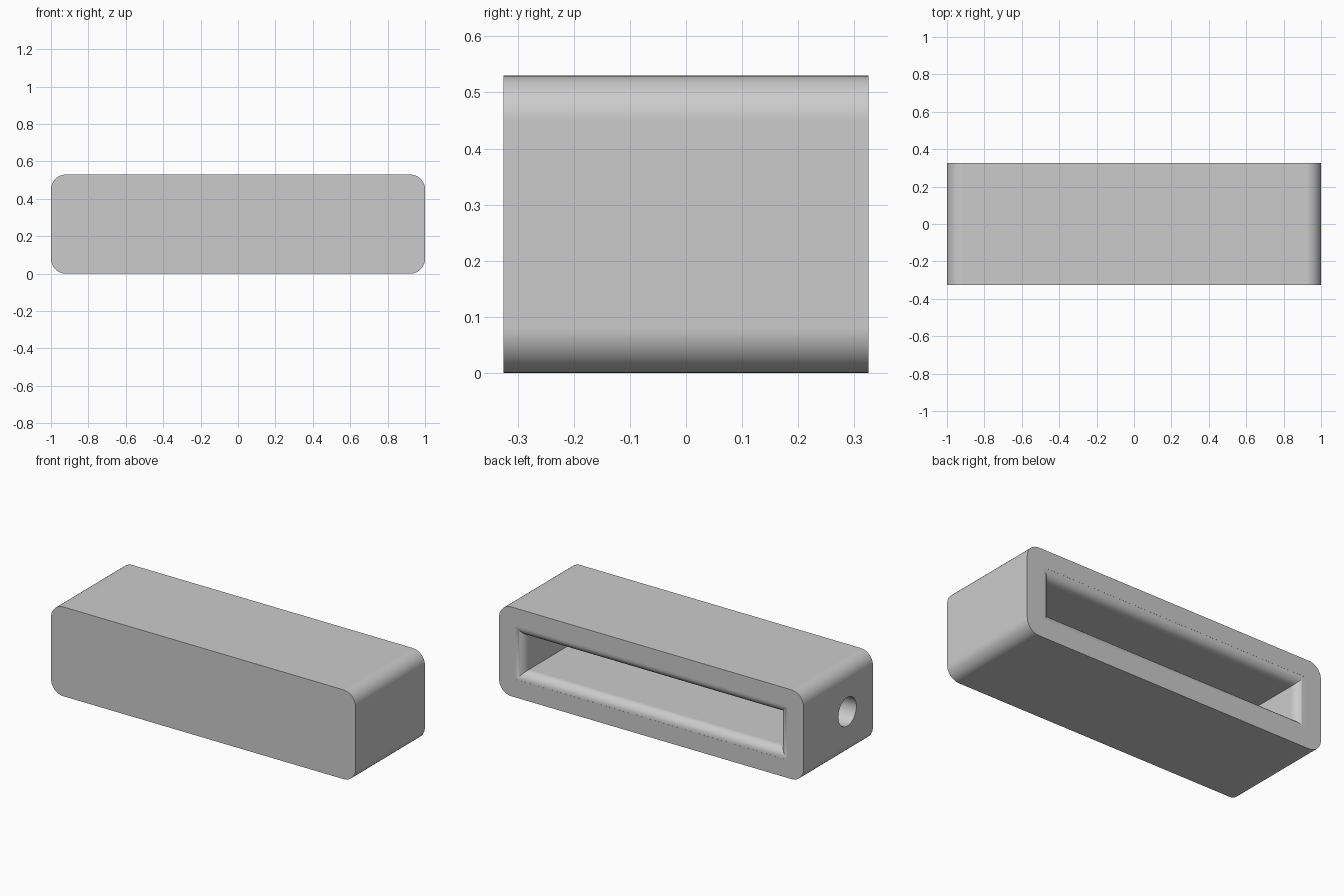
import bpy, bmesh, math
from mathutils import Matrix

default = bpy.data.objects.get("Cube")
if default:
    bpy.data.objects.remove(default, do_unlink=True)

LENGTH, DEPTH, HEIGHT = 2.0, 0.65, 0.53
MID = HEIGHT / 2
CORNER, WALL, LIP = 0.08, 0.16, 0.053
BACK = DEPTH / 2
STEPS = 10


def add_object(name, bm):
    bmesh.ops.recalc_face_normals(bm, faces=bm.faces)
    mesh = bpy.data.meshes.new(name)
    bm.to_mesh(mesh)
    bm.free()
    obj = bpy.data.objects.new(name, mesh)
    bpy.context.collection.objects.link(obj)
    return obj


# Outer block, rounded along its four front-to-back edges
bm = bmesh.new()
bmesh.ops.create_cube(bm, size=1, matrix=Matrix.Translation((0, 0, MID))
                      @ Matrix.Diagonal((LENGTH, DEPTH, HEIGHT, 1)))
long_edges = [e for e in bm.edges if abs(e.verts[0].co.y - e.verts[1].co.y) > 0.1]
bmesh.ops.bevel(bm, geom=long_edges, offset=CORNER, segments=STEPS,
                profile=0.5, affect='EDGES')
housing = add_object("housing", bm)

# Cavity cutter: rectangular rings that flare into a rounded lip at the back
half_x, half_z = LENGTH / 2 - WALL, MID - WALL
rings = [(-0.172, 0)]
for i in range(STEPS + 1):
    a = math.pi / 2 * i / STEPS
    rings.append((BACK - 0.0005 - LIP * math.cos(a), LIP * (1 - math.sin(math.pi / 2 - a))))
rings = [rings[0]] + [(BACK - 0.0005 - LIP + LIP * math.sin(math.pi / 2 * i / STEPS),
                       LIP - LIP * math.cos(math.pi / 2 * i / STEPS))
                      for i in range(STEPS + 1)]
rings.append((BACK + 0.1, LIP))
bm = bmesh.new()
loops = []
for y, grow in rings:
    loops.append([bm.verts.new((sx * (half_x + grow), y, MID + sz * (half_z + grow)))
                  for sx, sz in ((-1, -1), (1, -1), (1, 1), (-1, 1))])
for low, high in zip(loops, loops[1:]):
    for k in range(4):
        n = (k + 1) % 4
        bm.faces.new((low[k], low[n], high[n], high[k]))
bm.faces.new(loops[0])
bm.faces.new(loops[-1])
cavity = add_object("cavity_cutter", bm)

# Round hole through the right end wall
bm = bmesh.new()
bmesh.ops.create_cone(bm, cap_ends=True, segments=40, radius1=0.085, radius2=0.085,
                      depth=0.4, matrix=Matrix.Translation((-0.95, -0.085, MID))
                      @ Matrix.Rotation(math.pi / 2, 4, 'Y'))
hole = add_object("hole_cutter", bm)

# Cut the openings
bpy.ops.object.select_all(action='DESELECT')
bpy.context.view_layer.objects.active = housing
housing.select_set(True)
for cutter in (cavity, hole):
    cutter.hide_render = True
    cut = housing.modifiers.new(cutter.name, 'BOOLEAN')
    cut.operation = 'DIFFERENCE'
    cut.solver = 'EXACT'
    cut.object = cutter
    bpy.ops.object.modifier_apply(modifier=cut.name)
    bpy.data.objects.remove(cutter, do_unlink=True)

# Single plain grey finish
grey = bpy.data.materials.new("plain_grey")
grey.use_nodes = True
colour = (0.6, 0.6, 0.6, 1)
grey.diffuse_color = colour
grey.node_tree.nodes["Principled BSDF"].inputs["Base Color"].default_value = colour
housing.data.materials.clear()
housing.data.materials.append(grey)
for face in housing.data.polygons:
    face.material_index = 0

# Smooth fillets, crisp edges, flat large faces
bpy.ops.object.shade_smooth_by_angle(angle=math.radians(30))
weighted = housing.modifiers.new("flat_face_normals", 'WEIGHTED_NORMAL')
weighted.keep_sharp = True
